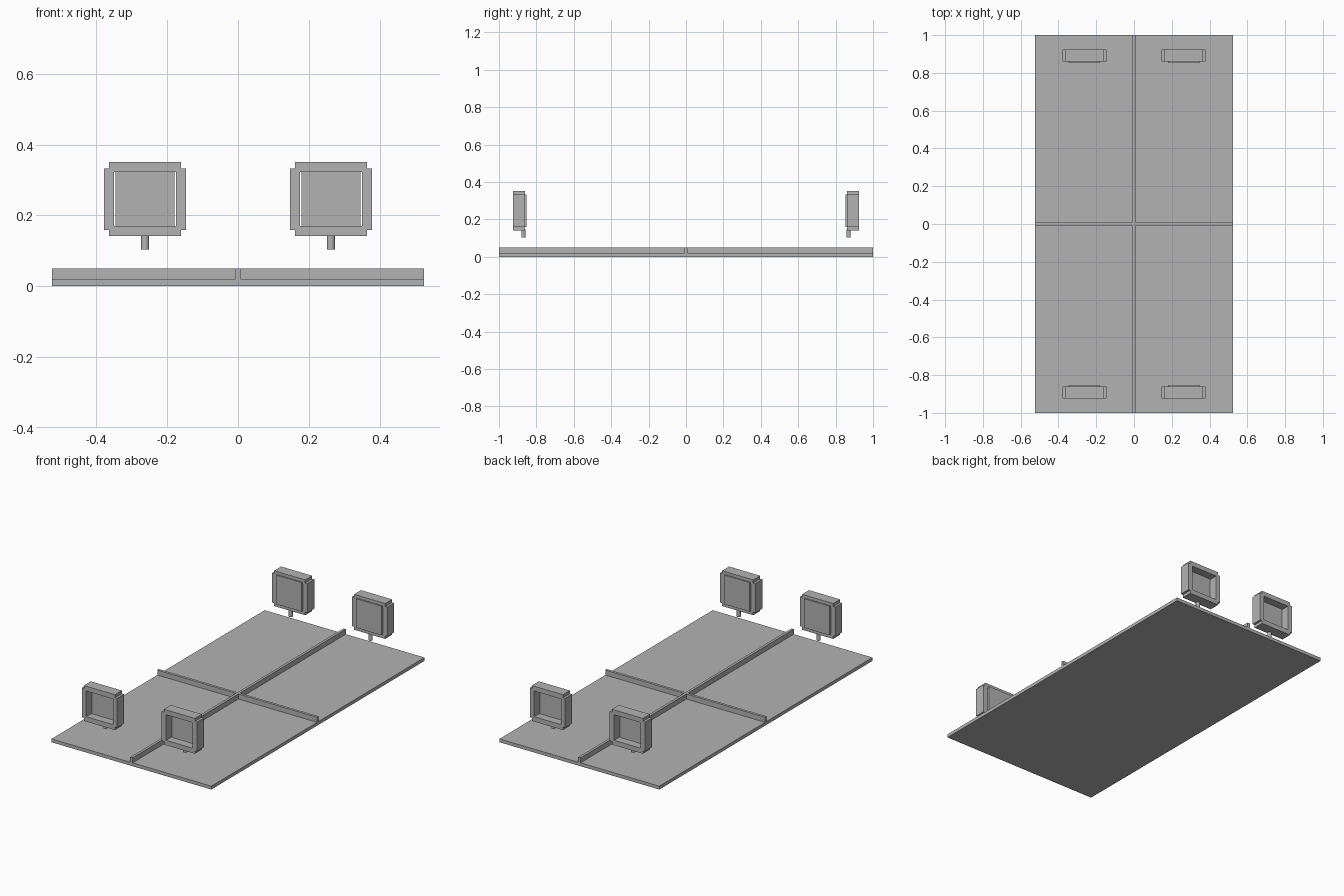
import bpy
import bmesh
from mathutils import Matrix, Vector

old = bpy.data.objects.get("Cube")
if old:
    bpy.data.objects.remove(old)

GREY = (0.45, 0.45, 0.45, 1)
grey = bpy.data.materials.new("plain grey")
grey.use_nodes = True
grey.diffuse_color = GREY
grey.node_tree.nodes["Principled BSDF"].inputs["Base Color"].default_value = GREY


def finish(name, bm):
    """Turn a bmesh into a flat grey object."""
    bmesh.ops.recalc_face_normals(bm, faces=bm.faces)
    mesh = bpy.data.meshes.new(name)
    bm.to_mesh(mesh)
    bm.free()
    mesh.materials.append(grey)
    obj = bpy.data.objects.new(name, mesh)
    bpy.context.collection.objects.link(obj)
    return obj


def box(name, low, high):
    low, high = Vector(low), Vector(high)
    bm = bmesh.new()
    place = Matrix.Translation((low + high) / 2) @ Matrix.Diagonal((*(high - low), 1))
    bmesh.ops.create_cube(bm, size=1, matrix=place)
    return finish(name, bm)


def frame(name, x, z, y_in, y_out):
    """Square frame with stepped corners and an open middle."""
    w, w_step, h, h_step = 0.116, 0.102, 0.105, 0.087
    outer = []
    for sx, sz in ((1, 1), (-1, 1), (-1, -1), (1, -1)):
        corner = [(w, h_step), (w_step, h_step), (w_step, h)]
        if sx * sz < 0:
            corner.reverse()
        outer += [(sx * a, sz * b) for a, b in corner]
    inner = [(sx * 0.0875, sz * 0.076) for sx, sz in ((1, 1), (-1, 1), (-1, -1), (1, -1))]
    bm = bmesh.new()
    edges = []
    for loop in (outer, inner):
        verts = [bm.verts.new((x + a, y_in, z + b)) for a, b in loop]
        edges += [bm.edges.new((v, verts[i - 1])) for i, v in enumerate(verts)]
    bmesh.ops.triangle_fill(bm, edges=edges, use_beauty=True)
    out = bmesh.ops.extrude_face_region(bm, geom=bm.faces[:], use_keep_orig=True)
    moved = [g for g in out["geom"] if isinstance(g, bmesh.types.BMVert)]
    bmesh.ops.translate(bm, verts=moved, vec=(0, y_out - y_in, 0))
    return finish(name, bm)


def peg(name, x, y, z_low, z_high):
    bm = bmesh.new()
    bmesh.ops.create_cone(bm, cap_ends=True, segments=24, radius1=0.0117, radius2=0.0117,
                          depth=z_high - z_low,
                          matrix=Matrix.Translation((x, y, (z_low + z_high) / 2)))
    obj = finish(name, bm)
    for face in obj.data.polygons:
        face.use_smooth = abs(face.normal.z) < 0.5
    return obj


# Base board and the two crossing dividers
box("base_board", (-0.525, -1, 0), (0.525, 1, 0.02))
T = 0.0077
box("long_divider", (-T, -1, 0.02), (T, 1, 0.05))
for side, s in (("left", 1), ("right", -1)):
    x_low, x_high = sorted((s * T, s * 0.525))
    box(side + "_cross_divider", (x_low, -T, 0.02), (x_high, T, 0.05))

# Four framed panels on short pegs, open side facing outwards
for end, e in (("front", -1), ("back", 1)):
    for side, s in (("left", 1), ("right", -1)):
        tag = end + "_" + side
        x = s * 0.2625
        frame(tag + "_frame", x, 0.246, e * 0.86, e * 0.925)
        y_low, y_high = sorted((e * 0.853, e * 0.877))
        box(tag + "_panel", (x - 0.0835, y_low, 0.16), (x + 0.0835, y_high, 0.333))
        peg(tag + "_peg", x, e * 0.869, 0.104, 0.145)
